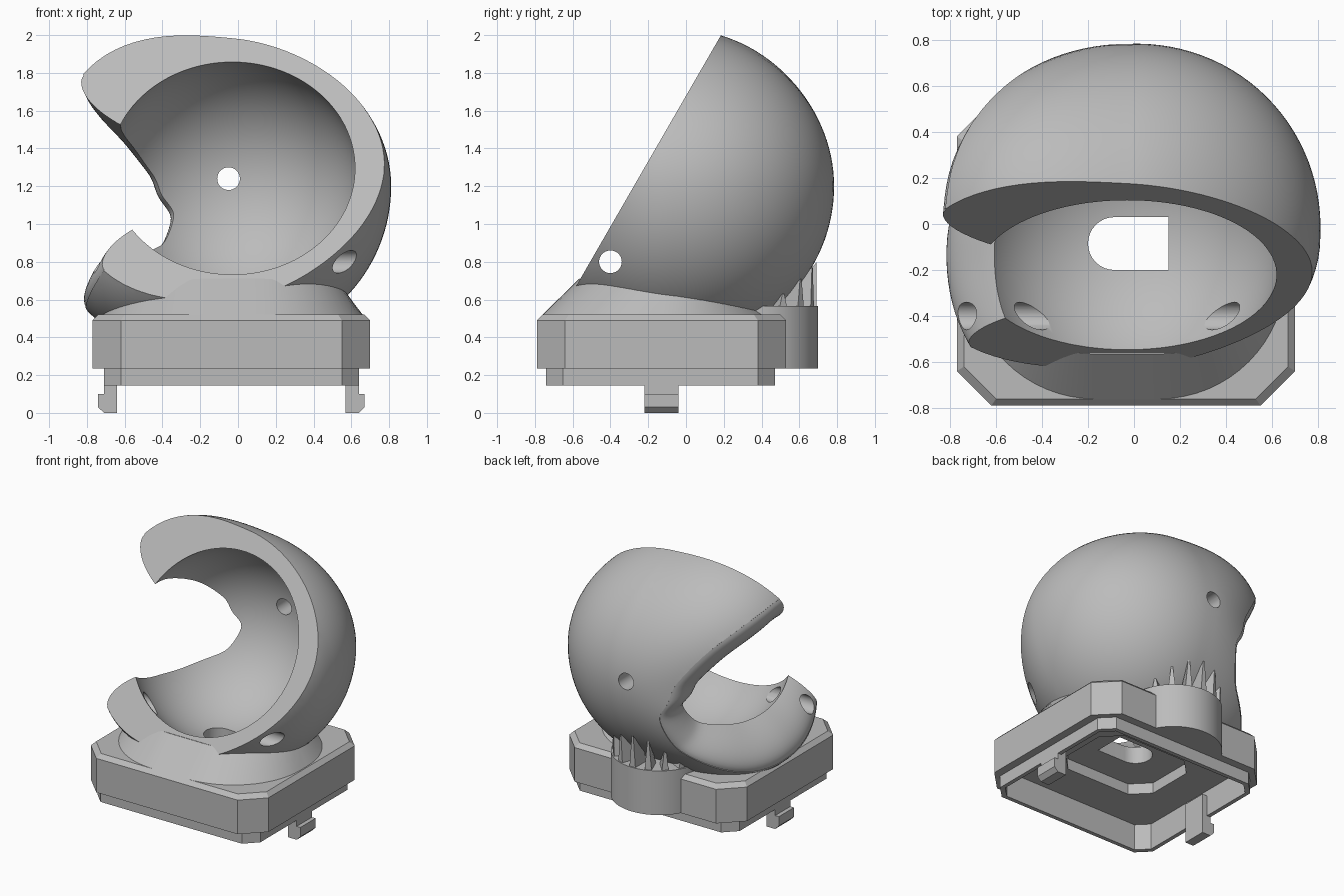
import bpy, bmesh, math
from mathutils import Vector, Matrix

old = bpy.data.objects.get("Cube")
if old:
    bpy.data.objects.remove(old, do_unlink=True)

CENTRE = Vector((-0.03, -0.057, 1.2))      # ball centre
R_OUT, R_IN = 0.84, 0.677
MID_X = -0.035

grey = bpy.data.materials.new("plain_grey")
grey.use_nodes = True
grey.diffuse_color = (0.5, 0.5, 0.5, 1)
grey.node_tree.nodes["Principled BSDF"].inputs["Base Color"].default_value = (0.5, 0.5, 0.5, 1)


def make(name, bm):
    bmesh.ops.recalc_face_normals(bm, faces=bm.faces)
    mesh = bpy.data.meshes.new(name)
    bm.to_mesh(mesh)
    bm.free()
    mesh.materials.append(grey)
    ob = bpy.data.objects.new(name, mesh)
    bpy.context.scene.collection.objects.link(ob)
    return ob


def loft(name, rings, tips=None):
    """Skin matching loops; close the ends flat or with a fan to a tip."""
    bm = bmesh.new()
    loops = [[bm.verts.new(p) for p in ring] for ring in rings]
    n = len(loops[0])
    for a, b in zip(loops, loops[1:]):
        for i in range(n):
            j = (i + 1) % n
            bm.faces.new((a[i], a[j], b[j], b[i]))
    for k, end in enumerate((loops[0], loops[-1])):
        if tips:
            tip = bm.verts.new(tips[k])
            for i in range(n):
                bm.faces.new((end[i], end[(i + 1) % n], tip))
        else:
            bm.faces.new(end)
    return make(name, bm)


def rect(x0, x1, y0, y1, r, n, z, slope=0):
    """Rectangle with cut (n=1) or rounded corners, optionally sloping in y."""
    pts = []
    for k, (cx, cy) in enumerate(((x1 - r, y1 - r), (x0 + r, y1 - r),
                                  (x0 + r, y0 + r), (x1 - r, y0 + r))):
        for i in range(n + 1):
            a = math.pi / 2 * (k + i / n)
            y = cy + r * math.sin(a)
            pts.append((cx + r * math.cos(a), y, z + slope * y))
    return pts


def cylinder(name, radius, depth, where, rot=Matrix(), seg=40):
    bm = bmesh.new()
    bmesh.ops.create_cone(bm, cap_ends=True, segments=seg, radius1=radius, radius2=radius,
                          depth=depth, matrix=Matrix.Translation(where) @ rot)
    return make(name, bm)


def ball(name, radius):
    bm = bmesh.new()
    bmesh.ops.create_uvsphere(bm, u_segments=96, v_segments=56, radius=radius,
                              matrix=Matrix.Translation(CENTRE))
    return make(name, bm)


def cut(ob, *cutters):
    for c in cutters:
        m = ob.modifiers.new("cut", "BOOLEAN")
        m.operation, m.solver, m.object = "DIFFERENCE", "EXACT", c
    bpy.context.view_layer.update()
    done = bpy.data.meshes.new_from_object(ob.evaluated_get(bpy.context.evaluated_depsgraph_get()))
    ob.modifiers.clear()
    ob.data = done


def outer_radius(d):
    """Ball radius by direction: swollen round the mouth, thinner on the far side."""
    r = R_OUT - 0.1 * (d.x + 0.25) * max(0, d.z) ** 2
    if d.x < 0:
        lift = math.sqrt(d.z ** 2 + 0.02) - 0.1
        return r + (0.46 - 0.1 * d.z) * d.x ** 2 * lift * (1 + 0.4 * max(0, d.y))
    return r - 0.3 * d.x * min(0, d.y) ** 2 + 0.04 * d.x * max(0, d.y)


# Outer ball with slanted opening and flat underside
bm = bmesh.new()
bmesh.ops.create_uvsphere(bm, u_segments=112, v_segments=64, radius=1)
for v in bm.verts:
    d = v.co.normalized()
    v.co = CENTRE + d * outer_radius(d)
slant = Vector((0, -math.cos(math.pi / 6), 0.5))
for point, normal in ((CENTRE + slant * 0.19, slant), (Vector((0, 0, 0.47)), Vector((0, 0, -1)))):
    res = bmesh.ops.bisect_plane(bm, geom=bm.verts[:] + bm.edges[:] + bm.faces[:],
                                 plane_co=point, plane_no=normal, clear_outer=True)
    rim = [e for e in res["geom_cut"] if isinstance(e, bmesh.types.BMEdge)]
    bmesh.ops.edgeloop_fill(bm, edges=rim)
shell = make("ball_socket", bm)

# Mouth cutter: a closed loop of directions (y, z), rounded out to meet the outer skin
mouth = [(.86, -.22), (.83, -.07), (.77, .10), (.56, .30), (.23, .44), (-.04, .48),
         (-.7, .45), (-.85, -.1), (-.52, -.34), (-.25, -.47), (0, -.53), (.3, -.55),
         (.62, -.49), (.76, -.40)]
ctrl = [Vector(p) for p in mouth]
curve = []
for i in range(len(ctrl)):
    a, b, c, d = (ctrl[(i + k) % len(ctrl)] for k in (-1, 0, 1, 2))
    for t in (s / 6 for s in range(6)):
        curve.append(0.5 * (2 * b + (c - a) * t + (2 * a - 5 * b + 4 * c - d) * t ** 2
                            + (3 * b - a - 3 * c + d) * t ** 3))


def mouth_dir(p, grow):
    x = -math.sqrt(max(0.02, 1 - p.length_squared))
    return Vector((x, p.x * grow, p.y * grow)).normalized()


def mouth_point(p, t):
    flare = 0.35 + 0.3 * max(0, p.x)
    edge = outer_radius(mouth_dir(p, 1 + flare)) * 0.995
    grow = 1 + flare * (1 - math.sqrt(1 - t * t))
    return CENTRE + mouth_dir(p, grow) * (0.66 + (edge - 0.66) * t)


rings = [[CENTRE + mouth_dir(p, 1) * 0.45 for p in curve]]
rings += [[mouth_point(p, math.sin(math.pi / 2 * s / 12)) for p in curve] for s in range(13)]
rings.append([CENTRE + mouth_dir(p, 1.5 + 0.3 * max(0, p.x)) * 1.3 for p in curve])
mouth_cutter = loft("mouth_cutter", rings, (CENTRE, CENTRE - Vector((1.7, 0, 0))))

# Other cutters
cavity = ball("cavity_cutter", R_IN)
neck_cavity = ball("neck_cavity_cutter", R_IN + 0.006)
side_hole = cylinder("side_hole_cutter", 0.06, 3, (0, -0.4, 0.8),
                     Matrix.Rotation(math.pi / 2, 4, "Y"))
back_hole = cylinder("back_hole_cutter", 0.06, 1, (-0.05, 0.75, 1.24),
                     Matrix.Rotation(math.pi / 2, 4, "X"))


def window_loop(z):
    arc = [math.pi * (0.5 + i / 16) for i in range(17)]
    return [(0.15, -0.2, z), (0.15, 0.03, z)] + [
        (-0.085 + 0.115 * math.cos(a), -0.085 + 0.115 * math.sin(a), z) for a in arc]


window = loft("window_cutter", [window_loop(0.1), window_loop(0.75)])
hollow = loft("hollow_cutter", [rect(-0.68, 0.61, -0.71, 0.44, 0.08, 1, z) for z in (0.05, 0.34)])
pocket = loft("pocket_cutter", [rect(-0.42, 0.35, -0.42, 0.17, 0.12, 1, z) for z in (0.3, 0.42)])

cut(shell, mouth_cutter, cavity, side_hole, back_hole, window)

# Neck flowing from the base up to the ball, lower at the back
neck = loft("neck", [rect(-0.72, 0.66, -0.76, 0.43, 0.55, 16, 0.5),
                     rect(-0.72, 0.66, -0.76, 0.43, 0.55, 16, 0.52),
                     rect(-0.63, 0.57, -0.565, 0.37, 0.46, 16, 0.62, -0.16)])
cut(neck, neck_cavity, window)

# Base block with bevelled top, and a narrower skirt below
base = loft("base", [rect(-0.77, 0.70, -0.79, 0.53, 0.15, 1, 0.235),
                     rect(-0.77, 0.70, -0.79, 0.53, 0.15, 1, 0.49),
                     rect(-0.74, 0.67, -0.76, 0.50, 0.14, 1, 0.52)])
cut(base, hollow, pocket, window)
skirt = loft("skirt", [rect(-0.71, 0.64, -0.74, 0.47, 0.09, 1, z) for z in (0.145, 0.25)])
cut(skirt, hollow)

# Round back post
POST, POST_R = Vector((-0.04, 0.37, 0)), 0.33
post = cylinder("back_post", POST_R, 0.33, POST + Vector((0, 0, 0.4)), seg=64)
cut(post, hollow, pocket, neck_cavity)

# Tapered support fins fanned round the post, reaching up to the ball
parts = [shell, neck, base, skirt, post]
for i in range(7):
    a = math.radians(27 + 21 * i)
    out, side = Vector((math.cos(a), math.sin(a), 0)), Vector((-math.sin(a), math.cos(a), 0))

    def under_ball(r):
        d = POST + out * r - CENTRE
        return CENTRE.z - math.sqrt(R_OUT ** 2 - d.x ** 2 - d.y ** 2)

    r0, r1 = POST_R - 0.14, POST_R - 0.01
    prof = [(r0, 0.54, 0.026), (r1, 0.54, 0.026), (r1, max(0.58, under_ball(r1) - 0.02), 0.006),
            (r0, max(0.57, under_ball(r0) + 0.02), 0.006)]
    parts.append(loft("support_fin", [[POST + out * r + side * w * s + Vector((0, 0, z))
                                       for r, z, w in prof] for s in (-1, 1)]))

# Snap hooks, one each side
hook = [(-.64, .3), (-.71, .3), (-.71, .1), (-.74, .1), (-.74, .03), (-.71, 0), (-.64, 0)]
for name, flip in (("right_hook", False), ("left_hook", True)):
    parts.append(loft(name, [[(2 * MID_X - x if flip else x, y, z) for x, z in hook]
                             for y in (-0.22, -0.04)]))

for c in (mouth_cutter, cavity, neck_cavity, side_hole, back_hole, window, hollow, pocket):
    bpy.data.objects.remove(c, do_unlink=True)

# Smooth curved skins, crisp edges
bpy.ops.object.select_all(action="DESELECT")
for ob in parts:
    ob.select_set(True)
bpy.context.view_layer.objects.active = shell
bpy.ops.object.shade_smooth_by_angle(angle=math.radians(30))
